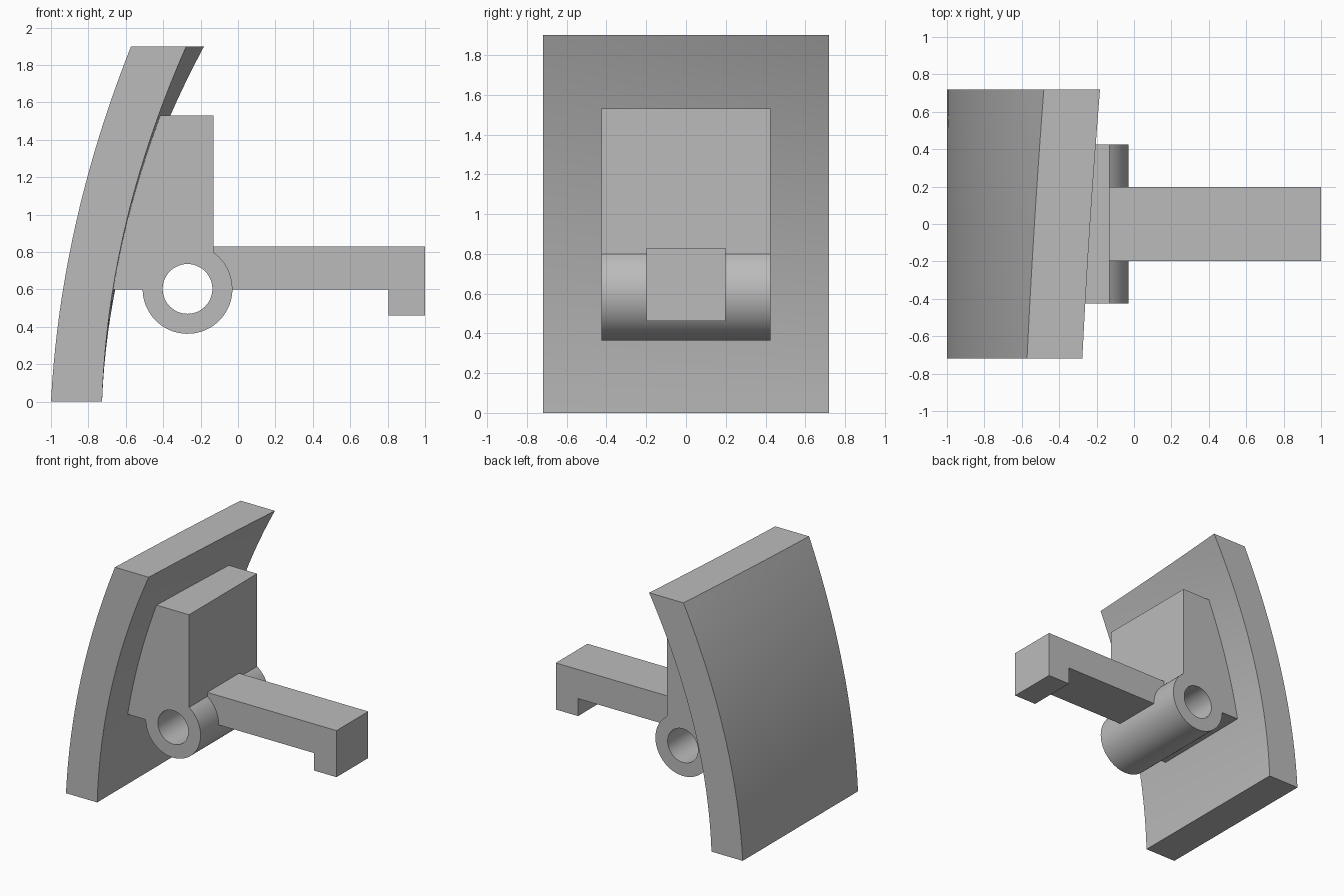
import bpy, bmesh
from math import cos, sin, pi, asin, radians

cube = bpy.data.objects.get("Cube")
if cube:
    bpy.data.objects.remove(cube, do_unlink=True)

grey = bpy.data.materials.new("plain grey")
grey.use_nodes = True
grey.diffuse_color = (0.5, 0.5, 0.5, 1)
grey.node_tree.nodes["Principled BSDF"].inputs["Base Color"].default_value = (0.5, 0.5, 0.5, 1)

HEIGHT, HALF_DEPTH = 1.9, 0.72
PIVOT_X, PIVOT_Z, R_OUT, R_HOLE = -0.27, 0.603, 0.24, 0.133
BLOCK_RIGHT, BLOCK_TOP, BLOCK_BOTTOM = -0.13, 1.53, 0.6


def finish(name, bm):
    bmesh.ops.recalc_face_normals(bm, faces=bm.faces)
    mesh = bpy.data.meshes.new(name)
    bm.to_mesh(mesh)
    bm.free()
    mesh.materials.append(grey)
    obj = bpy.data.objects.new(name, mesh)
    bpy.context.collection.objects.link(obj)
    bpy.ops.object.select_all(action='DESELECT')
    obj.select_set(True)
    bpy.context.view_layer.objects.active = obj
    bpy.ops.object.shade_smooth_by_angle(angle=radians(30))


def prism(name, loops, y0, y1):
    """Extrude an x-z outline (with optional hole loops) along y."""
    bm = bmesh.new()
    for loop in loops:
        verts = [bm.verts.new((x, y0, z)) for x, z in loop]
        for a, b in zip(verts, verts[1:] + verts[:1]):
            bm.edges.new((a, b))
    bmesh.ops.triangle_fill(bm, edges=bm.edges[:], use_beauty=True, normal=(0, -1, 0))
    out = bmesh.ops.extrude_face_region(bm, geom=bm.faces[:])
    moved = [v for v in out["geom"] if isinstance(v, bmesh.types.BMVert)]
    bmesh.ops.translate(bm, vec=(0, y1 - y0, 0), verts=moved)
    finish(name, bm)


def arc(radius, start, end, steps):
    return [(PIVOT_X + radius * cos(start + (end - start) * i / steps),
             PIVOT_Z + radius * sin(start + (end - start) * i / steps))
            for i in range(steps + 1)]


def lean(z, y):
    """Forward sweep of the inner face; it grows towards the back side."""
    t = (y + HALF_DEPTH) / (2 * HALF_DEPTH)
    return (0.032 * z + 0.108 * z * z) * (1 + 0.16 * t + 0.05 * t * t)


# Curved panel: a subdivided box bent by height and depth
bm = bmesh.new()
bmesh.ops.create_cube(bm, size=1)
bmesh.ops.subdivide_edges(bm, edges=bm.edges[:], cuts=19, use_grid_fill=True)
for v in bm.verts:
    s, y, z = v.co.x + 0.5, v.co.y * 2 * HALF_DEPTH, (v.co.z + 0.5) * HEIGHT
    outer = -1 + lean(z, y) * 0.95 + 0.012 * z * (HEIGHT - z)
    inner = -0.727 + lean(z, y)
    v.co = (outer + (inner - outer) * s, y, z)
finish("curved_panel", bm)

# Mounting block with rounded pivot barrel and through hole
steps = 10
heights = [BLOCK_BOTTOM + (BLOCK_TOP - BLOCK_BOTTOM) * i / steps for i in range(steps + 1)]
sunk_edge = [(-0.8 + lean(z, 0), z) for z in heights]
start = pi / 2 - asin((BLOCK_RIGHT - PIVOT_X) / R_OUT)
outline = sunk_edge + [(BLOCK_RIGHT, BLOCK_TOP)] + arc(R_OUT, start, -pi, 48)
outline[-1] = (PIVOT_X - R_OUT, BLOCK_BOTTOM)
hole = arc(R_HOLE, 0, 2 * pi, 48)[:-1]
prism("pivot_block", [outline, hole], -0.425, 0.425)

# Arm with a downward hook at its end
prism("hooked_arm", [[(-0.132, 0.6), (-0.132, 0.83), (1, 0.83), (1, 0.462),
                      (0.805, 0.462), (0.805, 0.6)]], -0.198, 0.198)
